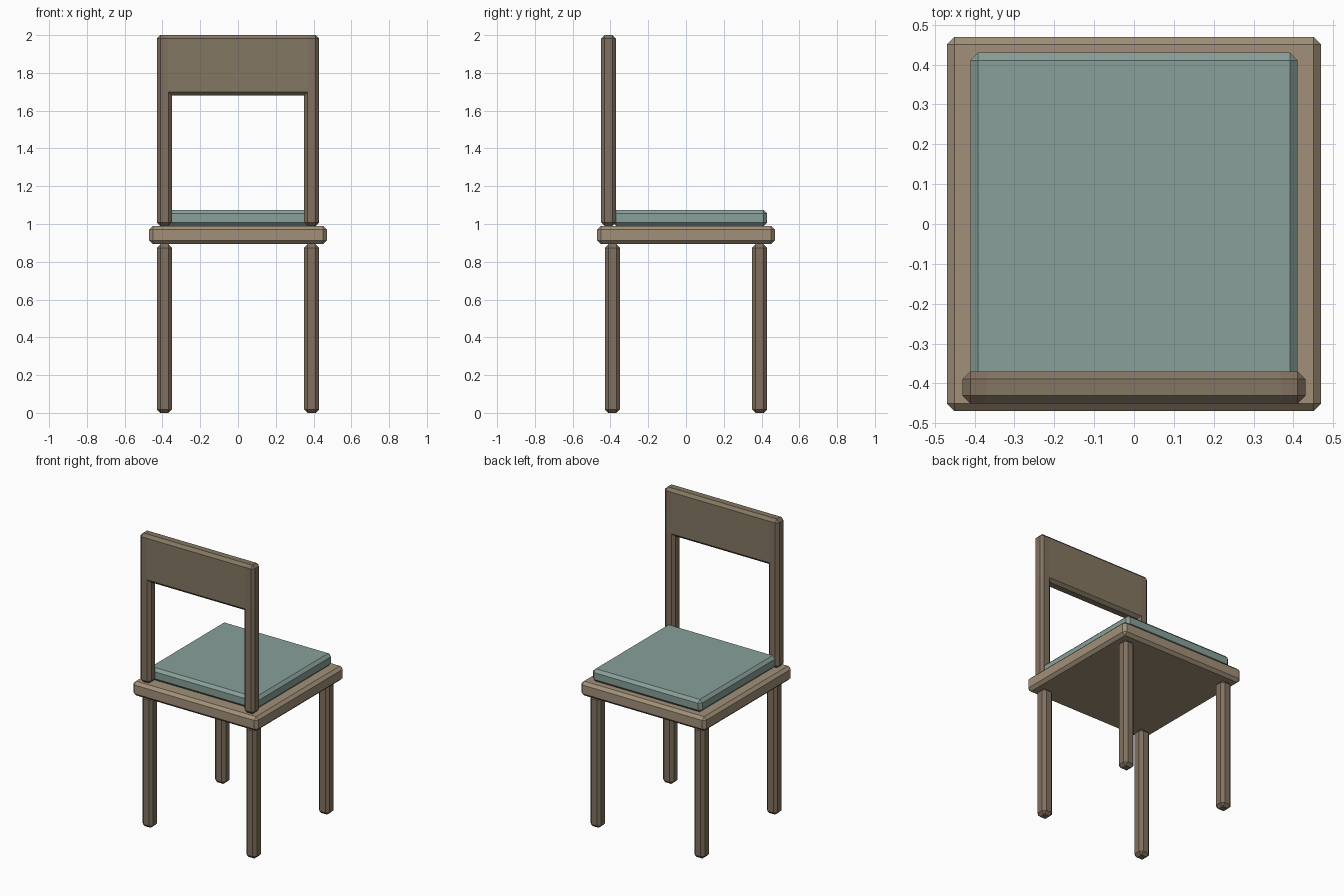
import bpy
import bmesh

if "Cube" in bpy.data.objects:
    bpy.data.objects.remove(bpy.data.objects["Cube"])


def material(name, rgb):
    m = bpy.data.materials.new(name)
    m.diffuse_color = (*rgb, 1)
    m.use_nodes = True
    m.node_tree.nodes["Principled BSDF"].inputs["Base Color"].default_value = m.diffuse_color
    return m


wood_dark = material("dark_wood", (0.22, 0.165, 0.115))
wood_mid = material("mid_wood", (0.23, 0.185, 0.125))
wood_light = material("light_wood", (0.36, 0.28, 0.19))
fabric = material("fabric", (0.25, 0.35, 0.32))


def block(name, x, y, z, mat, chamfer=0.019):
    """Chamfered box spanning the given (min, max) ranges."""
    bm = bmesh.new()
    bmesh.ops.create_cube(bm, size=1)
    for v in bm.verts:
        for i, (lo, hi) in enumerate((x, y, z)):
            v.co[i] = (lo + hi) / 2 + v.co[i] * (hi - lo)
    bmesh.ops.bevel(bm, geom=bm.edges[:], offset=chamfer, segments=1,
                    affect='EDGES')
    mesh = bpy.data.meshes.new(name)
    bm.to_mesh(mesh)
    bm.free()
    mesh.materials.append(mat)
    obj = bpy.data.objects.new(name, mesh)
    bpy.context.collection.objects.link(obj)
    return obj


# Seat board and cushion
block("seat", (-0.47, 0.47), (-0.47, 0.47), (0.893, 0.99), wood_light)
block("cushion", (-0.41, 0.41), (-0.39, 0.43), (0.99, 1.075), fabric)

# Legs and back posts, one set per side
for side, sx in (("left", -0.39), ("right", 0.39)):
    xr = (sx - 0.04, sx + 0.04)
    for end, sy in (("front", -0.39), ("back", 0.39)):
        block(f"{end}_{side}_leg", xr, (sy - 0.04, sy + 0.04),
              (0, 0.893), wood_dark)
    block(f"{side}_backrest_post", xr, (-0.45, -0.37), (0.99, 2), wood_dark)

# Backrest panel, flush with the posts
block("backrest_panel", (-0.43, 0.43), (-0.45, -0.37), (1.68, 2), wood_mid)
